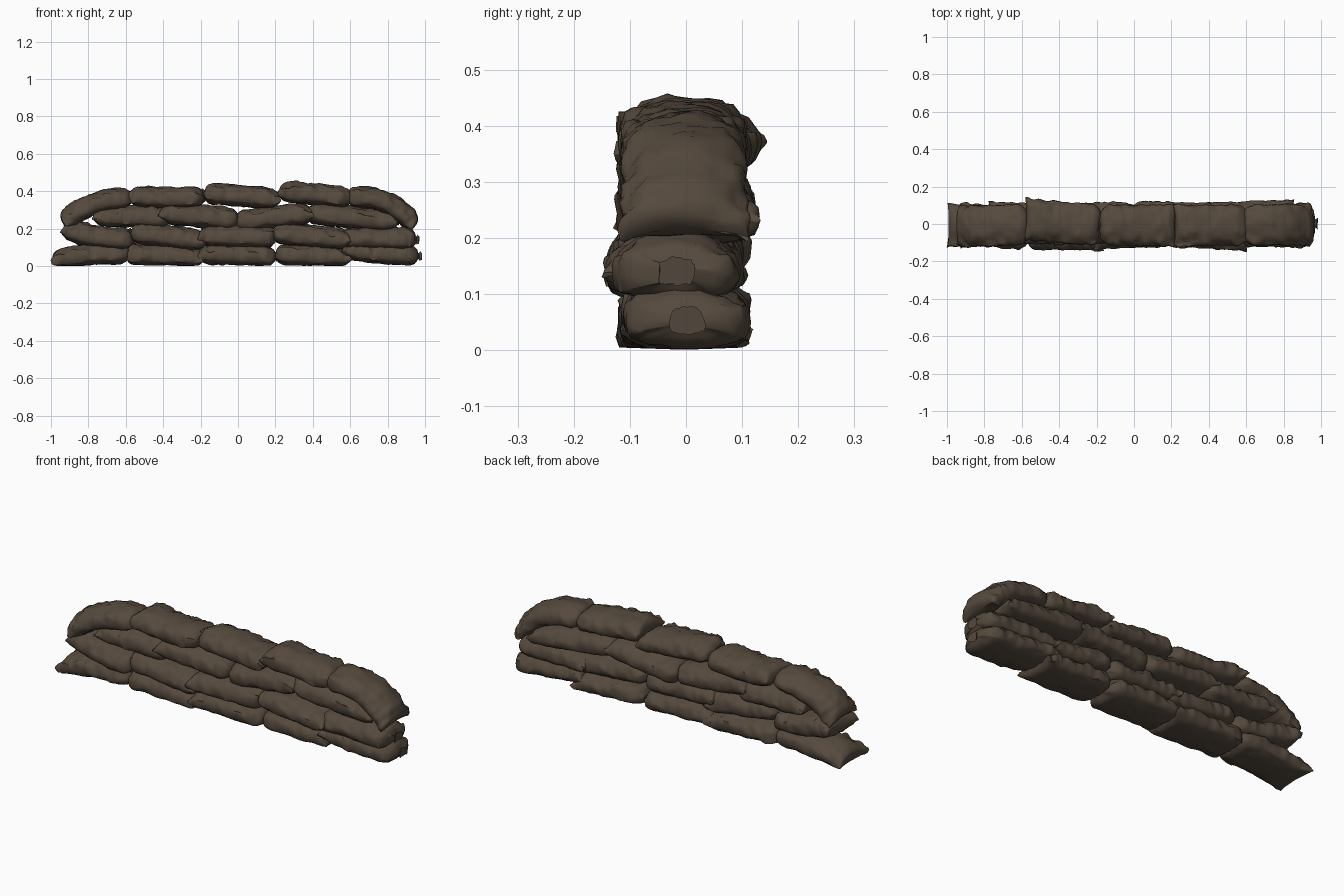
import bpy, bmesh, math, random
from mathutils import Vector, noise

cube = bpy.data.objects.get("Cube")
if cube:
    bpy.data.objects.remove(cube, do_unlink=True)

random.seed(7)
burlap = bpy.data.materials.new("brown_burlap")
burlap.use_nodes = True
colour = (0.09, 0.067, 0.047, 1)
burlap.diffuse_color = colour
shader = burlap.node_tree.nodes["Principled BSDF"]
shader.inputs["Base Color"].default_value = colour
shader.inputs["Roughness"].default_value = 0.9

LENGTH_STEPS, SIDE_STEPS = 36, 14


def outline(s, tied):
    """Width and thickness factors at s (-1 sewn end, 1 other end)."""
    fill = math.sqrt(max(0, 1 - abs(s) ** 6))
    width = 1 - 0.06 * (1 - s ** 4)
    if tied and s > 0.45:
        # rounded shoulder, narrow neck and small flared tuft
        t = (s - 0.45) / 0.55
        if t < 0.88:
            curve = math.sqrt(1 - (t / 0.9) ** 4)
            width *= 0.12 + 0.88 * curve
            fill = max(0.2, curve)
        else:
            width, fill = 0.16 + (t - 0.88), 0.2 + 2 * (t - 0.88)
    return width, fill


def sandbag(name, ends, middle, tie, y_ends, thick, droop, half_width=0.117):
    """Pillow swept along a parabola through both ends and the middle."""
    (x0, z0), (x1, z1) = ends
    a, b = Vector((x0, y_ends[0], z0)), Vector((x1, y_ends[1], z1))
    m = Vector((middle[0], sum(y_ends) / 2, middle[1]))
    seed = Vector((random.uniform(0, 50), random.uniform(0, 50), 0))
    bm = bmesh.new()
    rings = []
    for i in range(LENGTH_STEPS + 1):
        u = -math.cos(math.pi * i / LENGTH_STEPS)
        u = 0.5 * u + 0.5 * (2 * i / LENGTH_STEPS - 1)
        centre = m + (b - a) * u / 2 + (a + b - 2 * m) * u * u / 2
        tangent = ((b - a) / 2 + (a + b - 2 * m) * u).normalized()
        across = Vector((0, 0, 1)).cross(tangent).normalized()
        up = tangent.cross(across)
        width, fill = outline(-u if tie == "L" else u, True)
        ring = []
        for j in range(2 * SIDE_STEPS):
            angle = math.pi * j / SIDE_STEPS
            v, side = math.cos(angle), math.sin(angle)
            lift = math.copysign(abs(side) ** 0.75, side) * thick * fill
            wrinkle = noise.noise(seed + Vector((u * 3, v * 2, side * 2)))
            fold = noise.noise(seed + Vector((u * 8, v * 4, side)))
            lift *= 1 + 0.15 * wrinkle + 0.14 * fold
            # the seam edge at the sewn end bows inward, the sides droop
            bow = 0.012 * (1 - v * v) * u ** 6 * (1 if u < 0 else -1)
            sag = (0.02 * wrinkle + 0.012 * fold - droop * width) * abs(v) ** 3
            span = v * half_width * width * (1 + 0.08 * fold)
            point = centre + across * span + up * (lift + sag) + tangent * bow
            point.z = max(point.z, 0.004 * abs(v) + 0.001)
            ring.append(bm.verts.new(point))
        rings.append(ring)
    for r, s in zip(rings, rings[1:]):
        for j in range(len(r)):
            k = (j + 1) % len(r)
            bm.faces.new((r[j], r[k], s[k], s[j]))
    bm.faces.new(rings[0][::-1])
    bm.faces.new(rings[-1])
    bmesh.ops.remove_doubles(bm, verts=bm.verts, dist=0.0008)
    bmesh.ops.recalc_face_normals(bm, faces=bm.faces)
    mesh = bpy.data.meshes.new(name)
    bm.to_mesh(mesh)
    bm.free()
    mesh.materials.append(burlap)
    bag = bpy.data.objects.new(name, mesh)
    bpy.context.collection.objects.link(bag)
    bpy.ops.object.select_all(action="DESELECT")
    bag.select_set(True)
    bpy.context.view_layer.objects.active = bag
    bpy.ops.object.shade_smooth_by_angle(angle=math.radians(60))


# each bag: left end (x, z), middle, right end, tied end
bottom = [
    ((-1, .025), (-.79, .062), (-.56, .06), "R"),
    ((-.62, .06), (-.4, .06), (-.17, .045), "L"),
    ((-.22, .06), (0, .062), (.22, .045), "R"),
    ((.18, .06), (.4, .058), (.61, .045), "L"),
    ((.55, .09), (.76, .07), (.985, .052), "R"),
]
second = [
    ((-.935, .2), (-.75, .158), (-.54, .14), "R"),
    ((-.59, .18), (-.38, .16), (-.16, .13), "L"),
    ((-.22, .16), (0, .16), (.22, .15), "R"),
    ((.17, .18), (.38, .16), (.61, .14), "L"),
    ((.53, .14), (.76, .15), (.97, .14), "R"),
]
third = [
    ((-.78, .265), (-.57, .267), (-.35, .25), "R"),
    ((-.43, .285), (-.2, .267), (.02, .245), "R"),
    ((-.03, .23), (.19, .263), (.41, .28), "L"),
    ((.35, .29), (.6, .262), (.86, .235), "L"),
]
top = [
    ((-.935, .222), (-.78, .33), (-.54, .365), "R"),
    ((-.59, .38), (-.38, .365), (-.16, .375), "R"),
    ((-.2, .39), (.02, .376), (.23, .355), "L"),
    ((.21, .4), (.4, .385), (.63, .36), "R"),
    ((.56, .365), (.79, .34), (.947, .205), "L"),
]
# each course: name, bags, y shift, half thickness, droop of the sides
courses = [("bottom", bottom, -.003, .056, .01),
           ("second", second, -.015, .059, .012),
           ("third", third, .008, .06, .012), ("top", top, -.008, .057, .012)]
for course, bags, shift, thick, droop in courses:
    spread = 0.006 if course in ("bottom", "top") else 0.018
    for n, (left, middle, right, tie) in enumerate(bags, 1):
        y = [shift + random.uniform(-spread, spread) for _ in range(2)]
        if course == "top" and n == 2:
            y[0] += 0.03
        sandbag(f"{course}_row_bag_{n}", (left, right), middle, tie, y,
                thick, droop)
